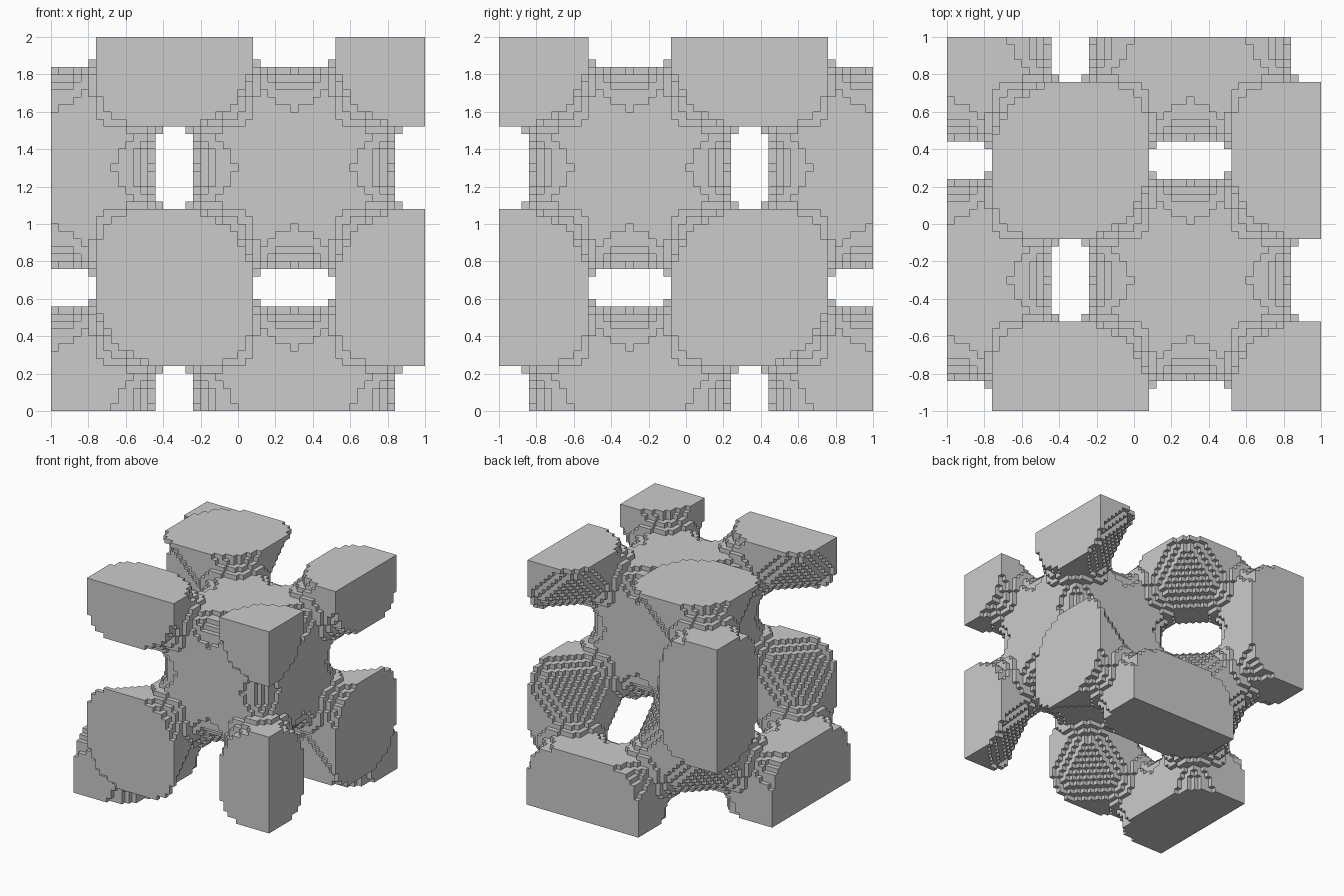
import bpy
import bmesh
from math import cos, pi

if "Cube" in bpy.data.objects:
    bpy.data.objects.remove(bpy.data.objects["Cube"])

N = 50            # voxels per side
V = 2.0 / N       # voxel size
STEP = pi / 32    # phase advance per voxel

C1 = [cos(i * STEP) for i in range(N)]
C2 = [cos(2 * i * STEP) for i in range(N)]


# Periodic lattice field (face-centred blobs joined through tetrahedral nodes)
def solid(i, j, k):
    if not (0 <= i < N and 0 <= j < N and 0 <= k < N):
        return False
    a, b, c = C2[i], C2[j], C2[k]
    return 4 * C1[i] * C1[j] * C1[k] - (a * b + b * c + c * a) < -1e-9


# Field axes (i, j, k) map to x, z and reversed y
cells = {(i, N - 1 - k, j)
         for i in range(N) for j in range(N) for k in range(N)
         if solid(i, j, k)}

# The six voxel sides: neighbour direction and outward-wound corners
SIDES = [
    ((1, 0, 0), [(1, 0, 0), (1, 1, 0), (1, 1, 1), (1, 0, 1)]),
    ((-1, 0, 0), [(0, 0, 0), (0, 0, 1), (0, 1, 1), (0, 1, 0)]),
    ((0, 1, 0), [(0, 1, 0), (0, 1, 1), (1, 1, 1), (1, 1, 0)]),
    ((0, -1, 0), [(0, 0, 0), (1, 0, 0), (1, 0, 1), (0, 0, 1)]),
    ((0, 0, 1), [(0, 0, 1), (1, 0, 1), (1, 1, 1), (0, 1, 1)]),
    ((0, 0, -1), [(0, 0, 0), (0, 1, 0), (1, 1, 0), (1, 0, 0)]),
]

# Skin of exposed voxel sides
bm = bmesh.new()
corners = {}


def corner(p):
    if p not in corners:
        corners[p] = bm.verts.new((p[0] * V - 1, p[1] * V - 1, p[2] * V))
    return corners[p]


for x, y, z in sorted(cells):
    for (dx, dy, dz), quad in SIDES:
        if (x + dx, y + dy, z + dz) not in cells:
            bm.faces.new([corner((x + a, y + b, z + c)) for a, b, c in quad])

mesh = bpy.data.meshes.new("voxel_lattice")
bm.to_mesh(mesh)
bm.free()
lattice = bpy.data.objects.new("voxel_lattice", mesh)
bpy.context.collection.objects.link(lattice)
